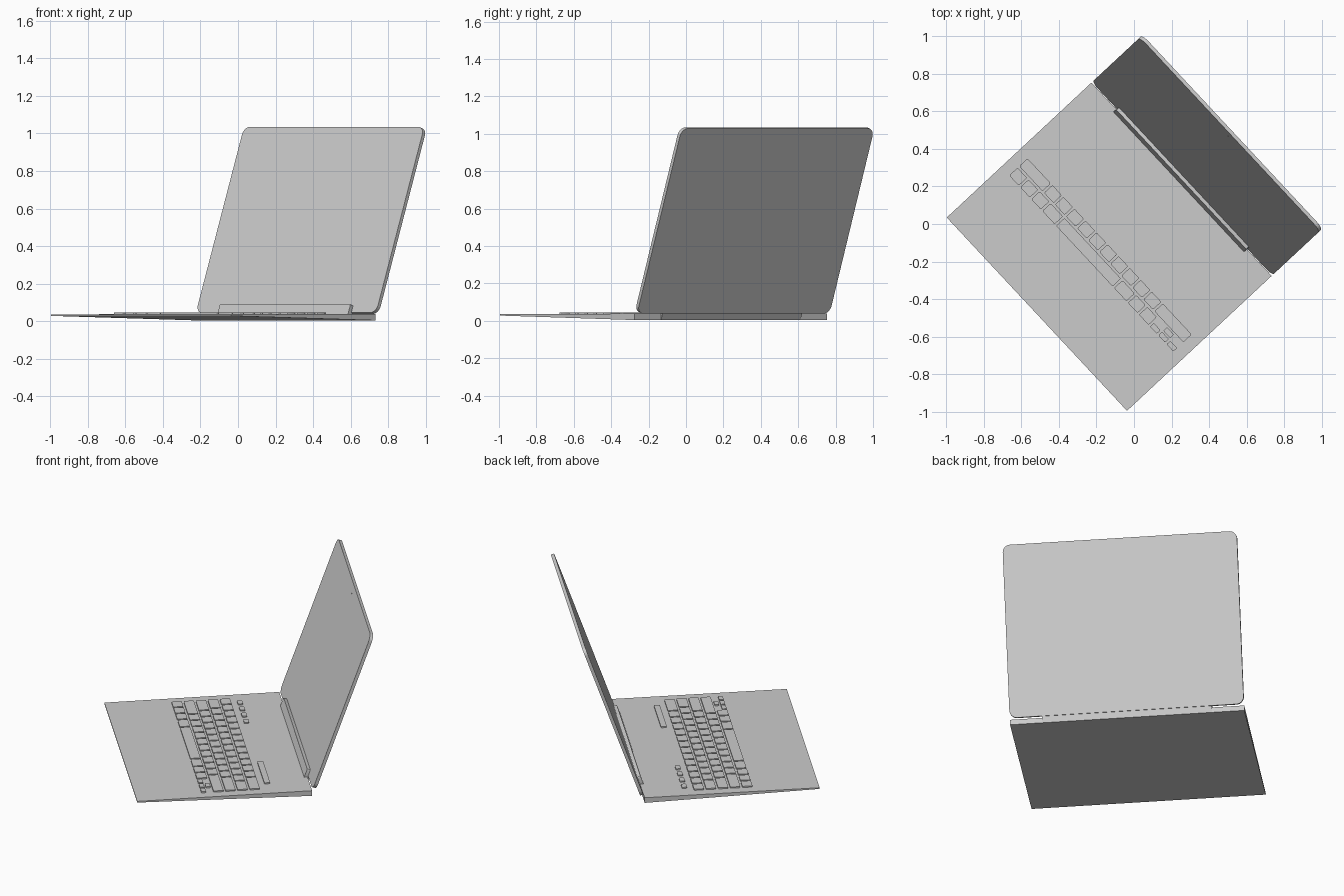
import bpy, bmesh
from math import radians
from mathutils import Matrix, Vector

default = bpy.data.objects.get("Cube")
if default:
    bpy.data.objects.remove(default)

WIDTH, DEPTH = 1.408, 1.054
HALF = DEPTH / 2

# Whole laptop stands turned on the ground; the lid has its own tilted frame
PLACE = Matrix.Translation((-0.132, -0.121, 0)) @ Matrix.Rotation(radians(-47), 4, 'Z')
LID = PLACE @ Matrix.Translation((0, 0.53, 0.045)) @ Matrix.Rotation(radians(70.5), 4, 'X')


def finish(name, bm, frame):
    bmesh.ops.recalc_face_normals(bm, faces=bm.faces)
    mesh = bpy.data.meshes.new(name)
    bm.to_mesh(mesh)
    bm.free()
    obj = bpy.data.objects.new(name, mesh)
    obj.matrix_world = frame
    bpy.context.collection.objects.link(obj)
    bpy.ops.object.select_all(action='DESELECT')
    obj.select_set(True)
    bpy.context.view_layer.objects.active = obj
    bpy.ops.object.shade_smooth_by_angle(angle=radians(30))
    return obj


def add_slab(bm, x, y, z, radius, segments=3):
    """Box between (min, max) pairs with its four upright edges rounded."""
    size = Vector((x[1] - x[0], y[1] - y[0], z[1] - z[0]))
    middle = Vector((sum(x), sum(y), sum(z))) / 2
    matrix = Matrix.Translation(middle) @ Matrix.Diagonal((*size, 1))
    verts = bmesh.ops.create_cube(bm, size=1, matrix=matrix)["verts"]
    edges = {e for v in verts for e in v.link_edges}
    upright = [e for e in edges
               if (e.verts[0].co.xy - e.verts[1].co.xy).length < 1e-5]
    bmesh.ops.bevel(bm, geom=upright, offset=radius, segments=segments,
                    profile=0.5, affect='EDGES')


def slab(name, x, y, z, radius, frame, segments=3):
    bm = bmesh.new()
    add_slab(bm, x, y, z, radius, segments)
    return finish(name, bm, frame)


# Wedge-shaped base, thin at the front
bm = bmesh.new()
profile = [(-HALF, 0.028), (-HALF, 0.036), (HALF, 0.038), (HALF, 0.004)]
side = bm.faces.new([bm.verts.new((-WIDTH / 2, y, z)) for y, z in profile])
extruded = bmesh.ops.extrude_face_region(bm, geom=[side])["geom"]
bmesh.ops.translate(bm, vec=(WIDTH, 0, 0),
                    verts=[v for v in extruded if isinstance(v, bmesh.types.BMVert)])
finish("base", bm, PLACE)

# Screen lid with rounded corners
slab("screen_lid", (-WIDTH / 2, WIDTH / 2), (0, 1.05), (-0.02, 0), 0.045, LID, 8)

# Camera dot above the screen
bm = bmesh.new()
bmesh.ops.create_cone(bm, cap_ends=True, segments=16, radius1=0.005, radius2=0.005,
                      depth=0.002, matrix=Matrix.Translation((0, 1.0, 0)))
finish("camera_dot", bm, LID)

# Hinge bar passing from the lid front down through the rear of the base
slab("hinge_bar", (-0.51, 0.51), (-0.04, 0.042), (-0.012, 0.02), 0.008, LID)

# Keyboard rows from front to back, in key widths
ROWS = {
    "space_row": [1, 1, 1, 1.25, 5.25, 1.25, 1, 1],
    "shift_row": [2.25] + [1] * 10 + [2.75],
    "home_row": [1.75] + [1] * 11 + [2.25],
    "upper_row": [1.5] + [1] * 12 + [1.5],
    "number_row": [1] * 13 + [2],
}
UNIT, PITCH, GAP = 0.0863, 0.0727, 0.006
KEY_Z = (0.034, 0.045)
LEFT, FRONT = -0.647, -0.137

for row, (name, widths) in enumerate(ROWS.items()):
    bm = bmesh.new()
    x = LEFT
    y = FRONT + row * PITCH
    for w in widths:
        add_slab(bm, (x + GAP, x + w * UNIT - GAP), (y + GAP, y + PITCH - GAP),
                 KEY_Z, 0.007)
        x += w * UNIT
    # Arrow keys close the front row, the middle one split in two
    if row == 0:
        for i, parts in enumerate((1, 2, 1)):
            step = PITCH / 2
            for p in range(parts):
                low = y + p * step
                add_slab(bm, (x + GAP, x + UNIT * 0.75 - GAP),
                         (low + GAP, low + step - GAP / 2), KEY_Z, 0.005)
            x += UNIT * 0.75
    finish(name + "_keys", bm, PLACE)

# Small function buttons and the long button behind the keys
bm = bmesh.new()
for i in range(4):
    x = -0.605 + i * 0.088
    add_slab(bm, (x, x + 0.05), (0.258, 0.288), KEY_Z, 0.007)
finish("function_buttons", bm, PLACE)
slab("long_button", (0.26, 0.57), (0.258, 0.293), KEY_Z, 0.007, PLACE)
